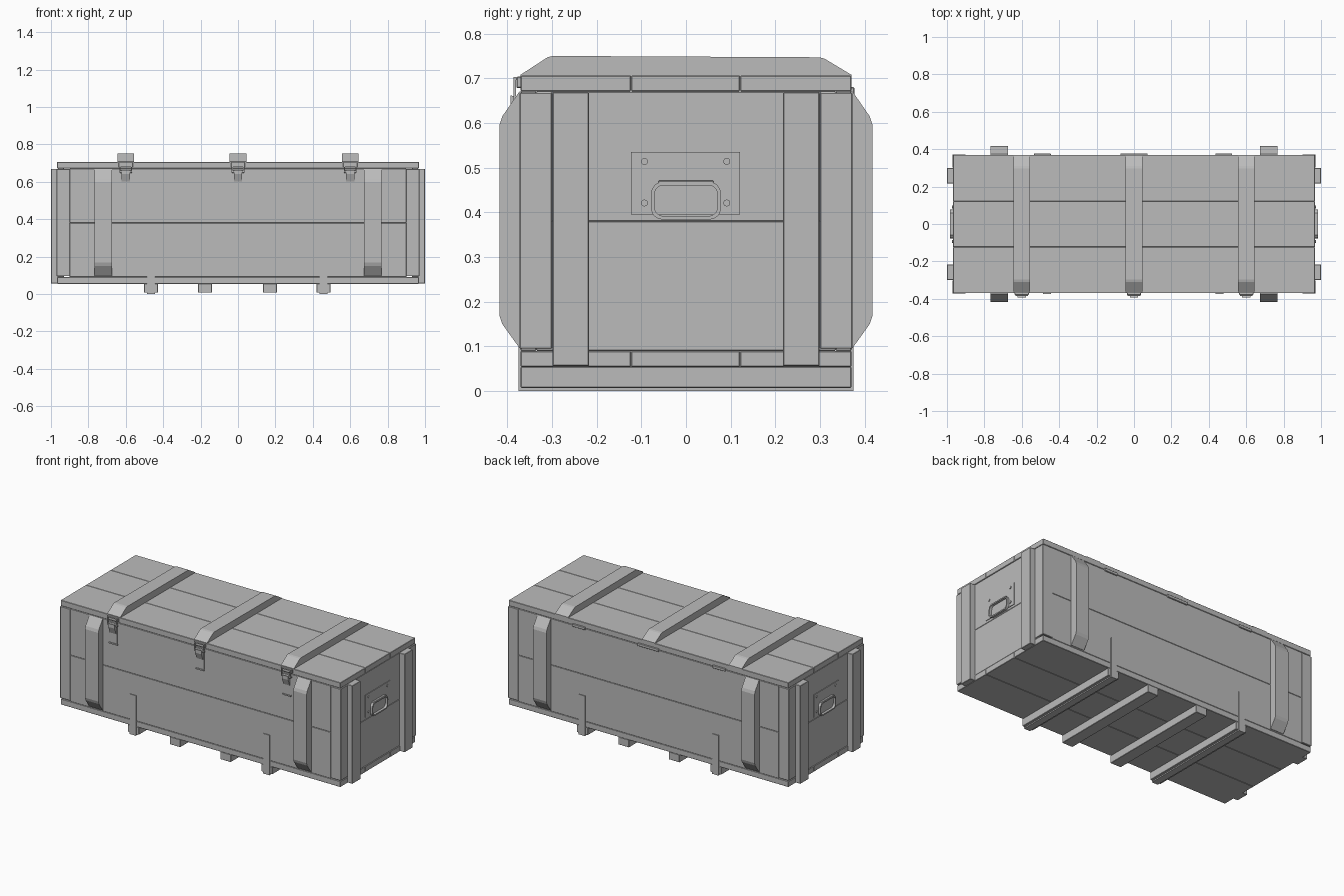
import bpy, bmesh, math

if "Cube" in bpy.data.objects:
    bpy.data.objects.remove(bpy.data.objects["Cube"])

paint = bpy.data.materials.new("grey_paint")
paint.diffuse_color = (0.5, 0.5, 0.5, 1)
paint.use_nodes = True
paint.node_tree.nodes["Principled BSDF"].inputs["Base Color"].default_value = paint.diffuse_color


def finish(name, bm, bevel=0.0):
    bmesh.ops.recalc_face_normals(bm, faces=bm.faces)
    mesh = bpy.data.meshes.new(name)
    bm.to_mesh(mesh)
    bm.free()
    mesh.materials.append(paint)
    ob = bpy.data.objects.new(name, mesh)
    bpy.context.collection.objects.link(ob)
    if bevel:
        mod = ob.modifiers.new("edge", "BEVEL")
        mod.width = bevel
        mod.segments = 1
    return ob


def box(name, x, y, z, bevel=0.0):
    """Box from (low, high) ranges on each axis."""
    bm = bmesh.new()
    bmesh.ops.create_cube(bm, size=1)
    for v in bm.verts:
        v.co = [r[0] if c < 0 else r[1] for r, c in zip((x, y, z), v.co)]
    return finish(name, bm, bevel)


def span(s, a, b):
    return tuple(sorted((s * a, s * b)))


def prism(name, profile, x, bevel=0.0):
    """Extrude a (y, z) profile along x."""
    bm = bmesh.new()
    ends = [[bm.verts.new((px, y, z)) for y, z in profile] for px in x]
    n = len(profile)
    for e in ends:
        bm.faces.new(e)
    for i in range(n):
        j = (i + 1) % n
        bm.faces.new((ends[0][i], ends[0][j], ends[1][j], ends[1][i]))
    return finish(name, bm, bevel)


def rounded(cy, cz, hy, hz, r, steps=4):
    pts = []
    for q, (sy, sz) in enumerate(((1, 1), (-1, 1), (-1, -1), (1, -1))):
        for k in range(steps + 1):
            a = math.pi / 2 * (q + k / steps)
            pts.append((cy + sy * (hy - r) + r * math.cos(a),
                        cz + sz * (hz - r) + r * math.sin(a)))
    return pts


def ring(name, outer, inner, x):
    """Closed frame between two (y, z) loops, with thickness along x."""
    bm = bmesh.new()
    loops = [[bm.verts.new((px, y, z)) for y, z in pts]
             for px, pts in ((x[0], outer), (x[1], outer), (x[1], inner), (x[0], inner))]
    n = len(outer)
    for a in range(4):
        for i in range(n):
            j = (i + 1) % n
            p, q = loops[a], loops[(a + 1) % 4]
            bm.faces.new((p[i], p[j], q[j], q[i]))
    return finish(name, bm)


E = 0.002
# Lid and floor, three long planks each
for i, y in enumerate(((-0.37, -0.123), (-0.123, 0.121), (0.121, 0.37))):
    box(f"lid_plank_{i}", (-0.967, 0.967), y, (0.671, 0.706), E)
    box(f"floor_plank_{i}", (-0.967, 0.967), y, (0.054, 0.09), E)

# Walls of two planks each, corner posts and vertical battens
for s in (-1, 1):
    for i, z in enumerate(((0.09, 0.38), (0.38, 0.67))):
        box(f"side_plank_{s}_{i}", (-0.9, 0.9), span(s, 0.335, 0.37), z, E)
        box(f"end_plank_{s}_{i}", span(s, 0.93, 0.965), (-0.335, 0.335), z, E)
    for t in (-1, 1):
        box(f"corner_post_{s}_{t}", span(s, 0.9, 0.97), span(t, 0.30, 0.372), (0.095, 0.668), E)
        box(f"end_batten_{s}_{t}", span(s, 0.96, 1.0), span(t, 0.217, 0.299), (0.056, 0.669), E)
        prism(f"side_batten_{s}_{t}",
              [(t * y, z) for y, z in ((0.365, 0.67), (0.373, 0.67), (0.411, 0.615),
                                       (0.417, 0.597), (0.417, 0.168), (0.411, 0.15),
                                       (0.373, 0.097), (0.365, 0.097))],
              span(s, 0.674, 0.766))

# Skids under the floor
for i, x in enumerate((-0.465, -0.177, 0.172, 0.458)):
    box(f"skid_{i}", (x - 0.037, x + 0.037), (-0.37, 0.37), (0.007, 0.055), E)

# Steel straps wrapped under the outer skids
for i, x in enumerate((-0.465, 0.458)):
    px = (x - 0.021, x + 0.021)
    box(f"strap_bottom_{i}", px, (-0.375, 0.375), (0.0, 0.007))
    for t in (-1, 1):
        box(f"strap_upright_{i}_{t}", px, span(t, 0.368, 0.375), (0.0, 0.25))

for i, x in enumerate((-0.6, 0.0, 0.6)):
    # Lid batten with sloped ends
    prism(f"lid_batten_{i}", [(-0.37, 0.70), (-0.37, 0.708), (-0.31, 0.747), (-0.298, 0.75),
                              (0.298, 0.747), (0.31, 0.744), (0.37, 0.708), (0.37, 0.70)],
          (x - 0.045, x + 0.045))
    # Clasp: keeper plate, lever, hasp and wire frame
    box(f"clasp_keeper_{i}", (x - 0.027, x + 0.027), (-0.374, -0.368), (0.53, 0.66))
    box(f"clasp_keeper_lip_{i}", (x - 0.029, x + 0.029), (-0.378, -0.368), (0.53, 0.538))
    prism(f"clasp_lever_{i}", [(-0.372, 0.60), (-0.378, 0.60), (-0.393, 0.64),
                               (-0.393, 0.662), (-0.372, 0.655)], (x - 0.022, x + 0.022))
    box(f"clasp_hasp_{i}", (x - 0.038, x + 0.038), (-0.379, -0.366), (0.678, 0.704), E)
    box(f"clasp_roller_{i}", (x - 0.034, x + 0.034), (-0.386, -0.372), (0.648, 0.66), E)
    for s in (-1, 1):
        box(f"clasp_wire_{i}_{s}", (x + s * 0.031 - 0.003, x + s * 0.031 + 0.003),
            (-0.386, -0.38), (0.65, 0.70))
    box(f"clasp_wire_top_{i}", (x - 0.034, x + 0.034), (-0.386, -0.379), (0.696, 0.703))

# Hinges at the back
for i, (x, w) in enumerate(((-0.49, 0.045), (0.0, 0.073), (0.48, 0.045))):
    box(f"hinge_{i}", (x - w, x + w), (0.366, 0.377), (0.662, 0.68), E)

# Carry handles with riveted plates on both ends
for s in (-1, 1):
    box(f"handle_plate_{s}", span(s, 0.962, 0.969), (-0.123, 0.121), (0.395, 0.535))
    ring(f"handle_grip_{s}", rounded(0, 0.426, 0.078, 0.042, 0.025),
         rounded(0, 0.426, 0.07, 0.034, 0.018), span(s, 0.969, 0.984))
    box(f"handle_hinge_{s}", span(s, 0.966, 0.982), (-0.062, 0.062), (0.46, 0.471), E)
    for y in (-0.093, 0.091):
        for z in (0.421, 0.514):
            prism(f"handle_rivet_{s}", rounded(y, z, 0.008, 0.008, 0.008, 2),
                  span(s, 0.967, 0.973))
